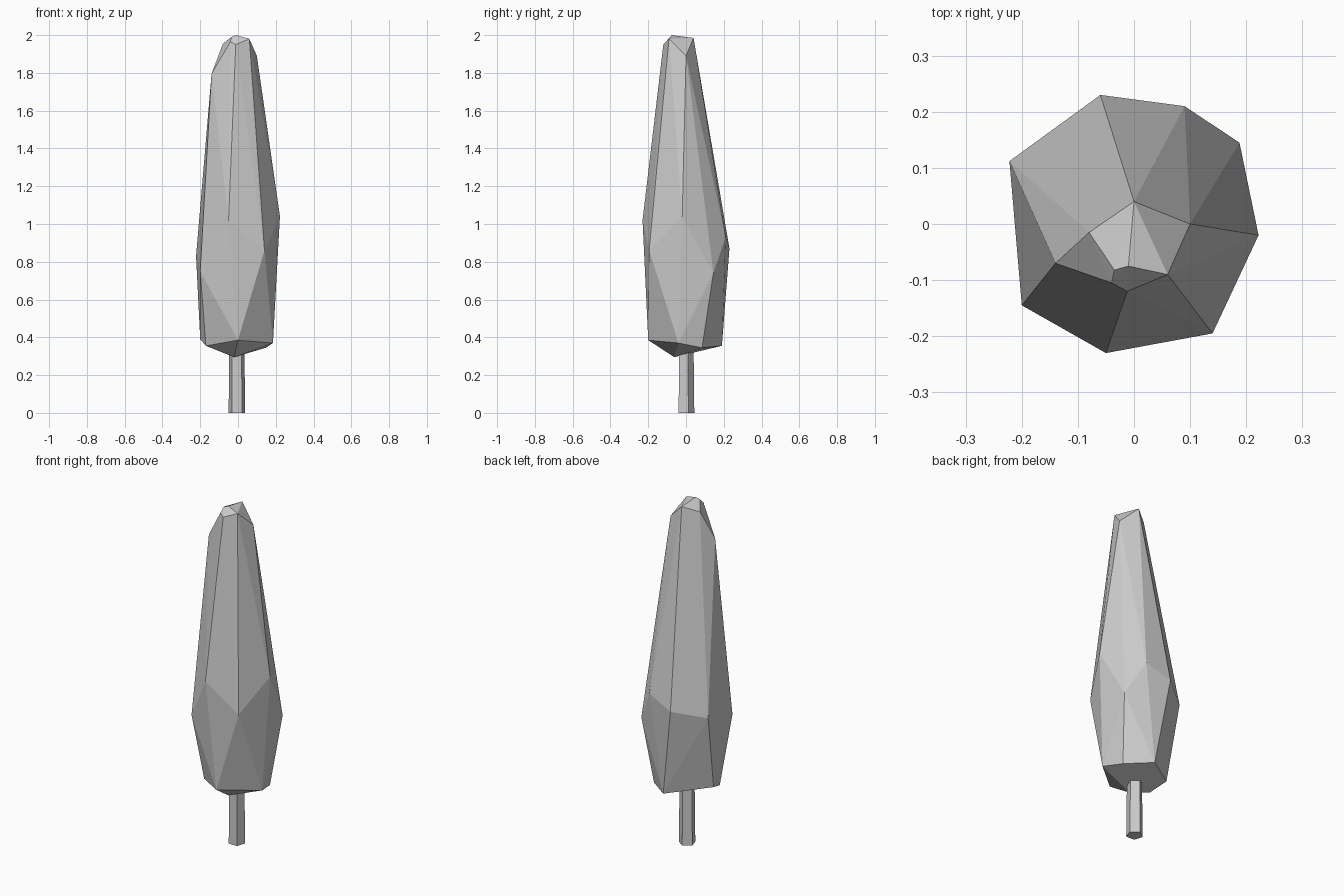
import bpy
import bmesh

cube = bpy.data.objects.get("Cube")
if cube:
    bpy.data.objects.remove(cube, do_unlink=True)

grey = bpy.data.materials.new("pale_grey")
grey.use_nodes = True
colour = (0.6, 0.6, 0.6, 1)
grey.diffuse_color = colour
grey.node_tree.nodes["Principled BSDF"].inputs["Base Color"].default_value = colour


def finish(name, bm):
    """Turn a bmesh into a flat-shaded named object."""
    bmesh.ops.recalc_face_normals(bm, faces=bm.faces)
    mesh = bpy.data.meshes.new(name)
    bm.to_mesh(mesh)
    bm.free()
    mesh.materials.append(grey)
    obj = bpy.data.objects.new(name, mesh)
    bpy.context.collection.objects.link(obj)
    return obj


# Crown: faceted hull through a tip, a wide middle ring and a base ring
tip = [(0, .04, 1.985), (.1, 0, 1.89), (.06, -.09, 1.98), (-.01, -.075, 2),
       (-.035, -.082, 1.99), (-.04, -.105, 1.965), (-.012, -.12, 1.95),
       (-.08, -.015, 1.955), (-.14, -.07, 1.795)]
middle = [(-.06, .23, .87), (.09, .21, .93), (.188, .145, .74),
          (.222, -.02, 1.04), (.14, -.195, .86), (-.05, -.23, 1.02),
          (-.2, -.145, .75), (-.222, .112, .83)]
base = [(0, -.2, .385), (.185, -.04, .37), (.148, .085, .345),
        (.015, .19, .355), (-.2, .03, .39), (-.17, -.07, .355),
        (-.02, -.062, .295)]
bm = bmesh.new()
for point in tip + middle + base:
    bm.verts.new(point)
hull = bmesh.ops.convex_hull(bm, input=bm.verts)
loose = [v for v in bm.verts if not v.link_faces]
bmesh.ops.delete(bm, geom=loose, context="VERTS")
finish("crown", bm)

# Trunk: five-sided post, slightly narrower at the top
bm = bmesh.new()
bmesh.ops.create_cone(bm, cap_ends=True, segments=5, radius1=.046,
                      radius2=.042, depth=.36)
trunk = finish("trunk", bm)
trunk.location = (-.006, -.002, .18)
